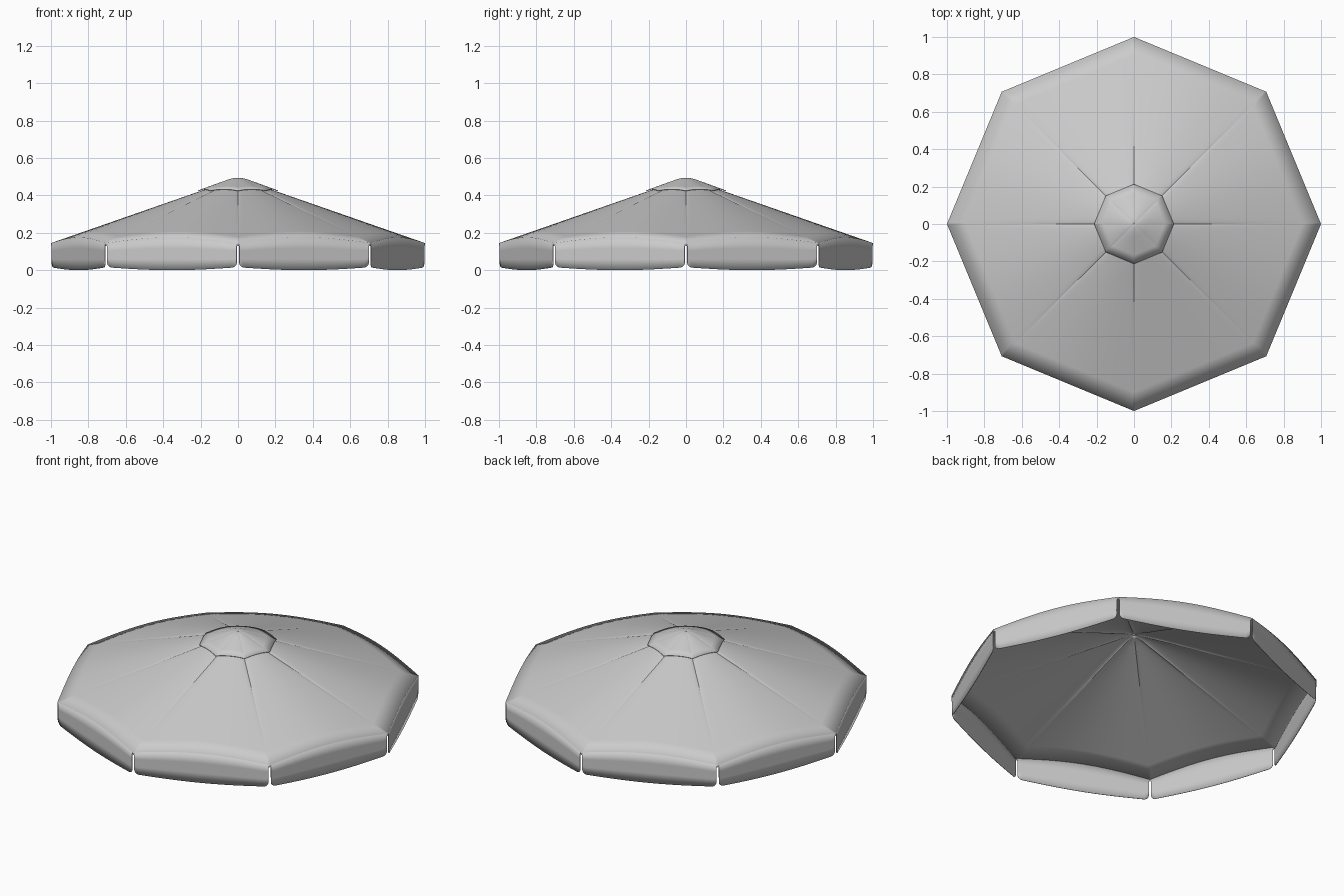
import bpy, bmesh
from math import sin, cos, pi, exp, sqrt, radians
from mathutils import Vector

if "Cube" in bpy.data.objects:
    bpy.data.objects.remove(bpy.data.objects["Cube"])

N = 8
CORNERS = [Vector((cos(2 * pi * i / N), sin(2 * pi * i / N), 0)) for i in range(N)]


def interp(profile, r):
    for (r0, z0), (r1, z1) in zip(profile, profile[1:]):
        if r <= r1:
            return z0 + (z1 - z0) * (r - r0) / (r1 - r0)
    return profile[-1][1]


def chord(i, s):
    return CORNERS[i].lerp(CORNERS[(i + 1) % N], s)


def bulge(s, t):
    # panels arch upward between the ribs
    return 0.031 * t * sin(pi * s)


def finish(name, bm, thickness, angle):
    bmesh.ops.remove_doubles(bm, verts=bm.verts, dist=0.0003)
    bmesh.ops.recalc_face_normals(bm, faces=bm.faces)
    if sum(f.normal.z for f in bm.faces) < -1:
        bmesh.ops.reverse_faces(bm, faces=bm.faces)
    mesh = bpy.data.meshes.new(name)
    bm.to_mesh(mesh)
    bm.free()
    ob = bpy.data.objects.new(name, mesh)
    bpy.context.collection.objects.link(ob)
    bpy.ops.object.select_all(action='DESELECT')
    ob.select_set(True)
    bpy.context.view_layer.objects.active = ob
    bpy.ops.object.shade_smooth_by_angle(angle=radians(angle))
    mod = ob.modifiers.new("thickness", 'SOLIDIFY')
    mod.thickness = thickness
    mod.offset = -1
    return ob


def grid(bm, rows):
    vs = [[bm.verts.new(p) for p in row] for row in rows]
    for a, b in zip(vs, vs[1:]):
        for j in range(len(a) - 1):
            bm.faces.new((a[j], b[j], b[j + 1], a[j + 1]))


def octagon_shell(name, radii, profile, groove, thickness, angle):
    """Eight arched panels meeting at rib seams."""
    bm = bmesh.new()
    half = [0, 0.01, 0.02, 0.035, 0.06, 0.1, 0.16, 0.24, 0.32, 0.41, 0.5]
    cols = half + [1 - s for s in half[-2::-1]]
    for i in range(N):
        rows = []
        for r in radii:
            row = []
            for s in cols:
                p = chord(i, s) * r
                d = min(s, 1 - s) * 0.765 * r
                fade = max(0, 1 - r / 0.95) * min(1, r / 0.1)
                p.z = interp(profile, r) + bulge(s, r) - groove * fade * exp(-d / 0.008)
                row.append(p)
            rows.append(row)
        grid(bm, rows)
    return finish(name, bm, thickness, angle)


# main canopy
octagon_shell("canopy", [0.004, 0.03, 0.06, 0.1, 0.15, 0.2, 0.3, 0.4, 0.5, 0.6, 0.7, 0.8, 0.9, 1.0],
              [(0, 0.482), (0.06, 0.471), (0.2, 0.424), (1, 0.145)], 0.006, 0.003, 20)

# small cap over the peak
octagon_shell("top_cap", [0.001, 0.015, 0.03, 0.05, 0.07, 0.095, 0.12, 0.165, 0.213],
              [(0, 0.494), (0.015, 0.4935), (0.03, 0.491), (0.05, 0.486), (0.07, 0.479),
               (0.12, 0.461), (0.213, 0.427)], 0.002, 0.003, 20)

# hanging valance flaps with rounded lower corners and a slit at each rib
GAP, RAD = 0.010, 0.035


def flap_bottom(s):
    e = min(s, 1 - s)
    z = 0.016 * (1 - sin(pi * s))
    if e < GAP:
        return 0.128 + 0.008 * (1 - e / GAP)
    if e < GAP + RAD:
        k = 1 - (e - GAP) / RAD
        z += 0.027 * (1 - sqrt(max(0, 1 - k * k)))
    return z


half = [0, 0.005, 0.0099, 0.0103, 0.012, 0.015, 0.02, 0.027, 0.036, 0.045,
        0.08, 0.14, 0.21, 0.28, 0.35, 0.42, 0.5]
cols = half + [1 - s for s in half[-2::-1]]
for i in range(N):
    bm = bmesh.new()
    rows = []
    for k in (0, 0.33, 0.67, 1):
        row = []
        for s in cols:
            p = chord(i, s)
            top = 0.145 + bulge(s, 1)
            p.z = top + (flap_bottom(s) - top) * k
            row.append(p)
        rows.append(row)
    grid(bm, rows)
    # make the outside face outward
    mid = chord(i, 0.5)
    bm.normal_update()
    if sum(f.normal.dot(mid) for f in bm.faces) < 0:
        bmesh.ops.reverse_faces(bm, faces=bm.faces)
    ob = finish(f"valance_flap_{i + 1}", bm, 0.003, 30)
    if ob.data.polygons[len(ob.data.polygons) // 2].normal.dot(mid) < 0:
        ob.data.flip_normals()
